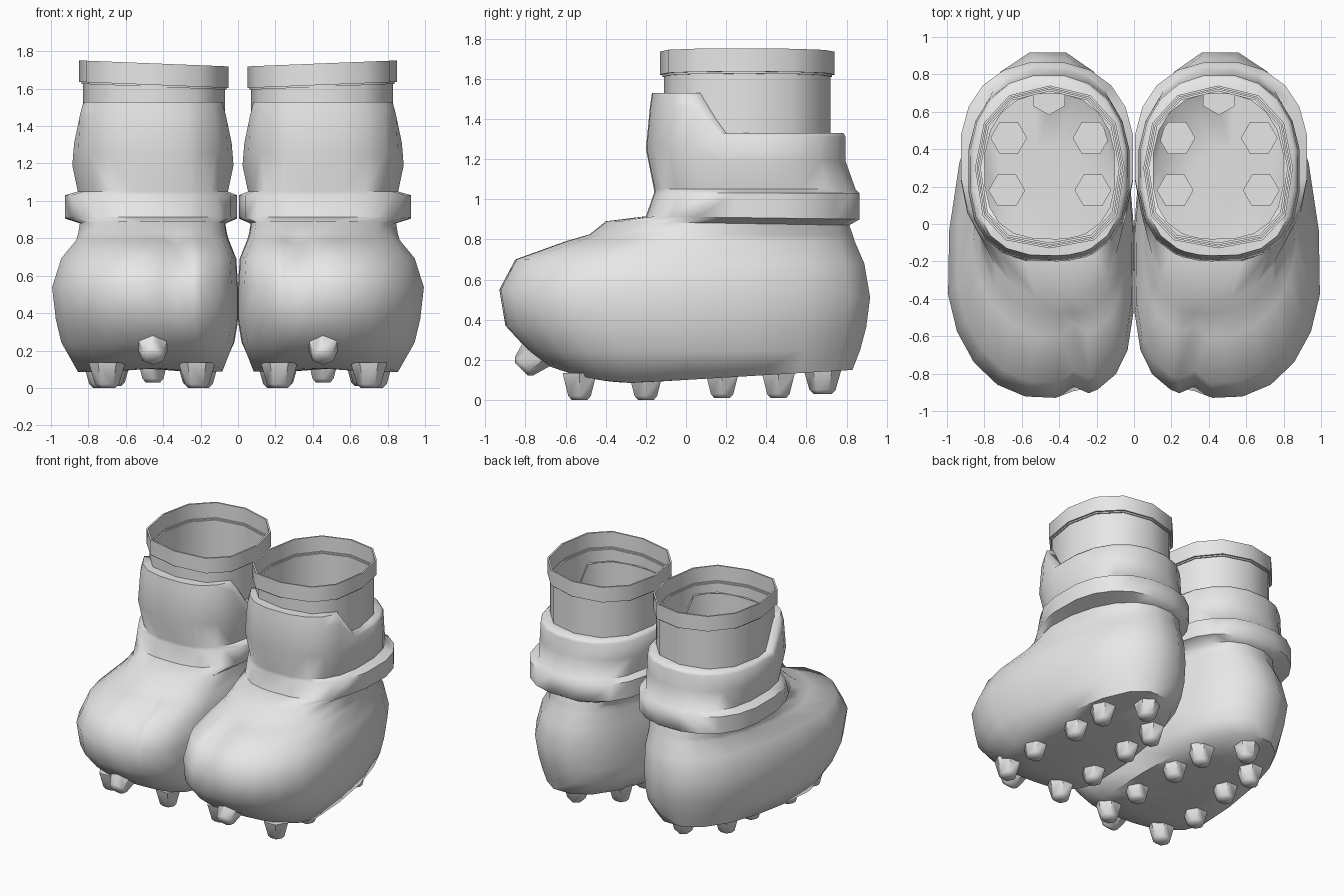
import bpy
import bmesh
from math import sin, cos, radians, copysign
from mathutils import Vector, Matrix

cube = bpy.data.objects.get("Cube")
if cube:
    bpy.data.objects.remove(cube, do_unlink=True)

grey = bpy.data.materials.new("plain_grey")
grey.use_nodes = True
grey.diffuse_color = (0.8, 0.8, 0.8, 1)
grey.node_tree.nodes["Principled BSDF"].inputs["Base Color"].default_value = (0.8, 0.8, 0.8, 1)


def power(value, exponent):
    return copysign(abs(value) ** exponent, value)


def outline(angles, y_front, y_back, y_mid, x_in, x_out, e_in=0.75, e_out=0.75):
    """Rounded plan outline; angle 0 is the front, growing towards +x."""
    points = []
    for a in angles:
        s, c = sin(radians(a)), cos(radians(a))
        e = 0.88 if c < 0 else e_out if s > 0 else e_in
        reach = (y_mid - y_front) if c > 0 else (y_back - y_mid)
        x = (x_in + x_out) / 2 + power(s, e) * (x_out - x_in) / 2
        points.append(Vector((x, y_mid - power(c, e) * reach, 0)))
    return points


def loft(bm, rings, cap_start=False, cap_end=False):
    rows = [[bm.verts.new(p) for p in ring] for ring in rings]
    n = len(rows[0])
    for low, high in zip(rows, rows[1:]):
        for j in range(n):
            k = (j + 1) % n
            bm.faces.new((low[j], low[k], high[k], high[j]))
    if cap_start:
        bm.faces.new(rows[0][::-1])
    if cap_end:
        bm.faces.new(rows[-1])


def finish(name, bm, angle):
    mesh = bpy.data.meshes.new(name)
    bm.to_mesh(mesh)
    bm.free()
    obj = bpy.data.objects.new(name, mesh)
    bpy.context.collection.objects.link(obj)
    mesh.materials.append(grey)
    bpy.ops.object.select_all(action="DESELECT")
    obj.select_set(True)
    bpy.context.view_layer.objects.active = obj
    bpy.ops.object.shade_smooth_by_angle(angle=radians(angle))
    mirror = obj.modifiers.new("other_boot", "MIRROR")
    mirror.use_mirror_merge = False
    return obj


def sole_height(y):
    """Sole curve: lowest under the ball, rising to toe and heel."""
    d = y + 0.25
    return 0.085 + (0.06 * d if d > 0 else 0.45 * d * d)


# Boot body: sole, foot, ankle ridge and collar with its raised tongue
CLEFT = -10
body_angles = [-20, CLEFT, -3] + list(range(9, 342, 18))
sole = [
    (-0.46, 0.40, -0.20, 0.25, 0.70),
    (-0.68, 0.84, -0.20, 0.08, 0.86),
]
# z_front, z_back, y_front, y_back, y_mid, x_in, x_out
foot = [
    (0.24, 0.25, -0.78, 0.88, -0.24, 0.02, 0.95),
    (0.37, 0.36, -0.90, 0.91, -0.27, 0.00, 0.98),
    (0.55, 0.51, -0.93, 0.93, -0.27, 0.00, 1.00),
    (0.70, 0.68, -0.85, 0.90, -0.22, 0.01, 0.95),
    (0.79, 0.79, -0.60, 0.85, -0.05, 0.05, 0.87),
    (0.825, 0.82, -0.48, 0.84, 0.05, 0.06, 0.86),
    (0.89, 0.87, -0.40, 0.82, 0.20, 0.07, 0.85),
]
collar_base = [
    (0.915, 0.90, -0.20, 0.87, 0.38, 0.00, 0.93),
    (1.03, 1.03, -0.16, 0.87, 0.38, 0.00, 0.93),
    (1.05, 1.05, -0.16, 0.85, 0.33, 0.05, 0.86),
]
collar = [
    (1.25, 1.19, -0.20, 0.80, 0.30, 0.02, 0.89),
    (1.46, 1.31, -0.18, 0.80, 0.30, 0.03, 0.88),
    (1.53, 1.33, -0.17, 0.79, 0.30, 0.05, 0.86),
    (1.53, 1.33, -0.08, 0.70, 0.30, 0.10, 0.80),
]
rings = []
for plan in sole:
    ring = outline(body_angles, *plan, e_in=0.65, e_out=0.95)
    for p in ring:
        p.z = sole_height(p.y)
    rings.append(ring)
for i, (z_front, z_back, *plan) in enumerate(foot):
    ring = outline(body_angles, *plan, e_in=0.62, e_out=0.98)
    for a, p in zip(body_angles, ring):
        t = (p.y - plan[0]) / (plan[1] - plan[0])
        p.z = z_front + t * (z_back - z_front)
        p.x += 0.04 * min(0, cos(radians(a)))      # heel sits nearer the middle
        if a == CLEFT and i in (2, 3, 4):          # toe cleft
            p.y += 0.06
            p.z -= 0.02
    rings.append(ring)
for z_front, z_back, *plan in collar_base:
    ring = outline(body_angles, *plan)
    for p in ring:
        t = (p.y - plan[0]) / (plan[1] - plan[0])
        p.z = z_front + t * (z_back - z_front)
    rings.append(ring)
for z_front, z_back, *plan in collar:
    ring = outline(body_angles, *plan)
    for a, p in zip(body_angles, ring):
        p.z = z_front if cos(radians(a)) > 0.4 else z_back
    rings.append(ring)
bm = bmesh.new()
loft(bm, rings, cap_start=True)
finish("boot_body", bm, 62)

# Open leg tube with a raised rim band
tube_angles = range(0, 360, 30)
levels = [
    (1.00, 0.02), (1.62, 0.02), (1.62, 0.0), (1.735, 0.0),
    (1.735, 0.012), (1.61, 0.012), (1.61, 0.03), (1.00, 0.03),
]
rings = []
for z, inset in levels:
    ring = outline(tube_angles, -0.13 + inset, 0.74 - inset, 0.30, 0.05 + inset, 0.85 - inset)
    for p in ring:
        p.z = z + (0.04 * (p.x - 0.45) if z > 1.5 else 0)
    rings.append(ring)
bm = bmesh.new()
loft(bm, rings)
finish("leg_tube", bm, 50)


# Hexagonal studs under the sole and one at the toe
def stud(bm, tip, turn=0, tilt=0):
    place = Matrix.Translation(tip) @ Matrix.Rotation(radians(tilt), 4, "X")
    rings = []
    for z, r in ((0, 0.045), (0.02, 0.065), (0.135, 0.098)):
        rings.append([
            place @ Vector((r * cos(radians(a + turn)), r * sin(radians(a + turn)), z))
            for a in range(0, 360, 60)
        ])
    loft(bm, rings, cap_start=True, cap_end=True)


bm = bmesh.new()
for y, x_in, x_out in ((-0.53, 0.22, 0.70), (-0.20, 0.20, 0.73), (0.18, 0.22, 0.68), (0.46, 0.23, 0.67)):
    for x in (x_in, x_out):
        stud(bm, (x, y, 0.01 if y > 0 else 0))
stud(bm, (0.455, 0.68, 0.03), turn=30)
stud(bm, (0.455, -0.82, 0.155), turn=30, tilt=-45)
finish("sole_studs", bm, 50)
